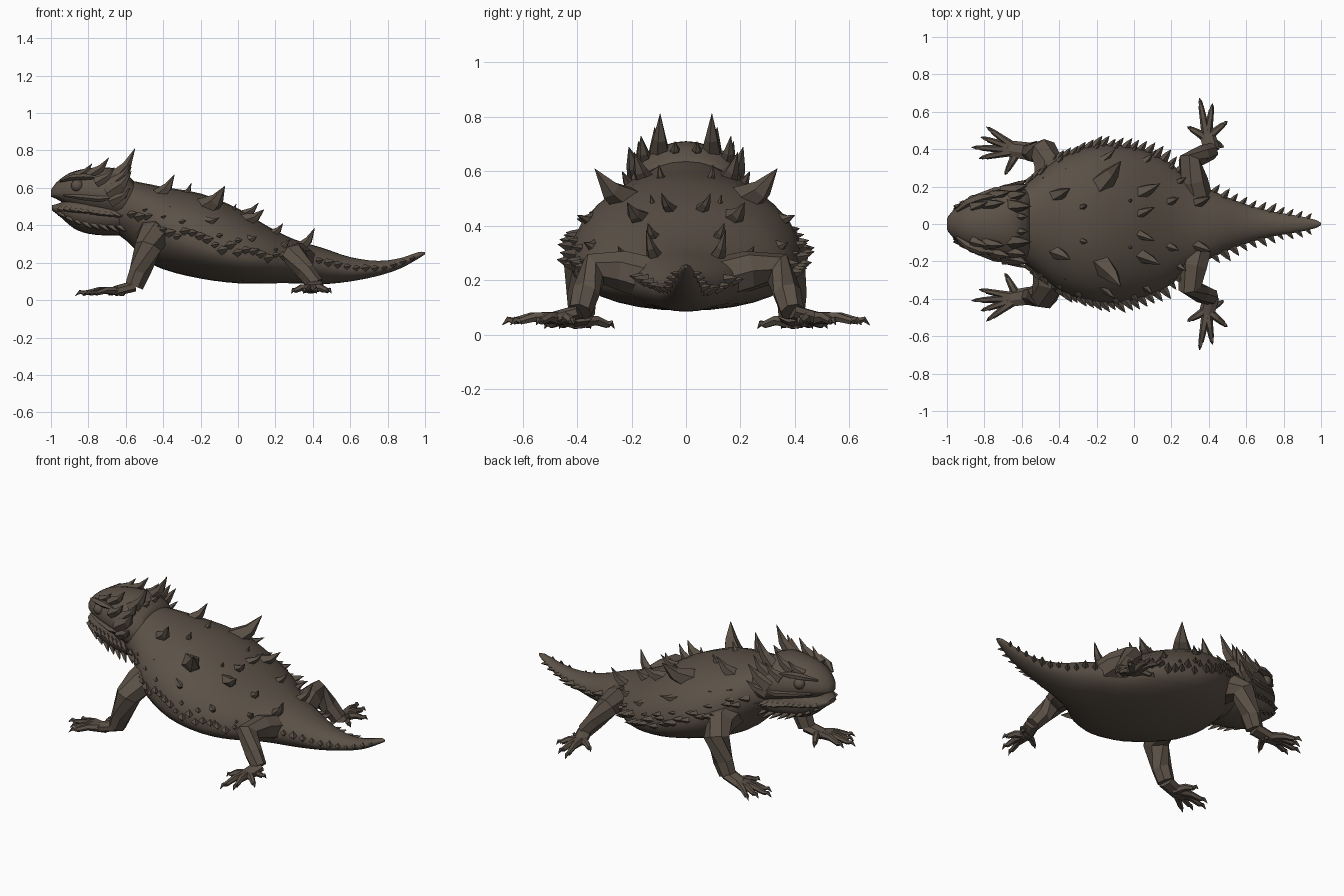
import bpy, bmesh, math, random
from mathutils import Vector

random.seed(4)
if "Cube" in bpy.data.objects:
    bpy.data.objects.remove(bpy.data.objects["Cube"])

hide = bpy.data.materials.new("dark brown hide")
hide.use_nodes = True
hide.diffuse_color = (0.105, 0.082, 0.063, 1)
hide.node_tree.nodes["Principled BSDF"].inputs["Base Color"].default_value = hide.diffuse_color
hide.node_tree.nodes["Principled BSDF"].inputs["Roughness"].default_value = 0.8


def finish(name, bm, smooth=None):
    """Turn a bmesh into a named object, smooth below the given angle."""
    bmesh.ops.recalc_face_normals(bm, faces=bm.faces)
    mesh = bpy.data.meshes.new(name)
    bm.to_mesh(mesh)
    bm.free()
    mesh.materials.append(hide)
    obj = bpy.data.objects.new(name, mesh)
    bpy.context.collection.objects.link(obj)
    if smooth:
        bpy.ops.object.select_all(action='DESELECT')
        obj.select_set(True)
        bpy.context.view_layer.objects.active = obj
        bpy.ops.object.shade_smooth_by_angle(angle=math.radians(smooth))


def skin(bm, rings):
    """Bridge rings of points and cap both ends."""
    rows = [[bm.verts.new(p) for p in ring] for ring in rings]
    n = len(rows[0])
    for a, b in zip(rows, rows[1:]):
        for i in range(n):
            j = (i + 1) % n
            bm.faces.new((a[i], a[j], b[j], b[i]))
    bm.faces.new(rows[0])
    bm.faces.new(rows[-1])


def station(table, x):
    """Smoothly interpolated (width, middle, top, bottom) at x."""
    k = max(i for i in range(len(table) - 1) if i == 0 or table[i][0] <= x)
    p = [table[min(max(k + d, 0), len(table) - 1)] for d in (-1, 0, 1, 2)]
    span = p[2][0] - p[1][0]
    t = (x - p[1][0]) / span
    out = []
    for c in range(1, 5):
        m1 = (p[2][c] - p[0][c]) / (p[2][0] - p[0][0]) * span
        m2 = (p[3][c] - p[1][c]) / (p[3][0] - p[1][0]) * span
        out.append((2*t**3 - 3*t*t + 1) * p[1][c] + (t**3 - 2*t*t + t) * m1
                   + (3*t*t - 2*t**3) * p[2][c] + (t**3 - t*t) * m2)
    return out


def surface(table, x, angle):
    w, mid, top, bottom = station(table, x)
    s = math.sin(angle)
    return Vector((x, w * math.cos(angle), mid + s * ((top - mid) if s > 0 else (mid - bottom))))


def loft(name, table, sides=28, steps=3):
    bm = bmesh.new()
    xs = [a[0] + (b[0] - a[0]) * i / steps for a, b in zip(table, table[1:]) for i in range(steps)]
    xs.append(table[-1][0])
    skin(bm, [[surface(table, x, math.tau * i / sides) for i in range(sides)] for x in xs])
    finish(name, bm, 50)


def tube(bm, points, radii, sides=6, flat=1.0):
    """Tapering tube along a path; flat squashes it vertically."""
    pts = [Vector(p) for p in points]
    rings = []
    for i, p in enumerate(pts):
        d = (pts[min(i + 1, len(pts) - 1)] - pts[max(i - 1, 0)]).normalized()
        u = d.cross(Vector((0, 0, 1)))
        u = u.normalized() if u.length > 0.05 else Vector((0, 1, 0))
        v = u.cross(d)
        rings.append([p + radii[i] * (u * math.cos(math.tau * k / sides)
                      + v * flat * math.sin(math.tau * k / sides)) for k in range(sides)])
    skin(bm, rings)


def spike(bm, base, tip, r, bend=0.12, sides=5):
    """Curved thorn whose root sinks into the skin."""
    base, tip = Vector(base), Vector(tip)
    d = tip - base
    mid = base + d * 0.5 - Vector((-0.3, 0, 1)) * bend * d.length
    tube(bm, (base - d * 0.2, mid, tip), (r, r * 0.55, 0.001), sides)


def flip(p, s):
    return Vector((p[0], p[1] * s, p[2]))


# Body, neck and tail in one loft: x, half width, widest height, top, bottom
BODY = [(-.72, .13, .5, .62, .4), (-.6, .2, .47, .64, .32), (-.5, .28, .42, .625, .22),
        (-.4, .355, .36, .605, .165), (-.2, .425, .29, .57, .115), (0, .41, .235, .49, .09),
        (.15, .355, .215, .4, .09), (.3, .245, .2, .325, .09), (.45, .165, .185, .28, .085),
        (.6, .105, .16, .23, .1), (.75, .065, .165, .21, .13), (.87, .045, .195, .225, .17),
        (.97, .022, .24, .258, .225), (1, .006, .25, .256, .245)]
HEAD = [(-1, .03, .565, .59, .553), (-.97, .07, .57, .63, .54), (-.9, .12, .58, .68, .5),
        (-.8, .16, .57, .705, .46), (-.7, .19, .56, .71, .43), (-.62, .205, .55, .69, .41),
        (-.56, .17, .54, .64, .43)]
JAW = [(-.995, .04, .495, .507, .48), (-.95, .09, .485, .52, .445), (-.88, .125, .48, .55, .385),
       (-.8, .145, .47, .56, .355), (-.68, .17, .455, .55, .345), (-.57, .16, .45, .54, .35)]
loft("body_and_tail", BODY)
loft("upper_head", HEAD)
loft("lower_jaw", JAW)

# Horns crowning the back of the head: base, tip, radius
HORNS = [((-.65, .095, .67), (-.55, .095, .812), .046), ((-.65, .15, .64), (-.575, .165, .73), .038),
         ((-.67, .175, .59), (-.57, .21, .69), .05), ((-.66, .19, .54), (-.575, .235, .6), .036),
         ((-.78, .105, .68), (-.69, .115, .762), .035), ((-.85, .095, .67), (-.78, .12, .73), .03),
         ((-.74, .155, .64), (-.66, .175, .71), .034), ((-.62, .04, .67), (-.57, .04, .71), .028)]
bm = bmesh.new()
for s in (1, -1):
    for base, tip, r in HORNS:
        spike(bm, flip(base, s), flip(tip, s), r)
finish("head_horns", bm)

# Eyes under heavy brow ridges
for s, side in ((1, "back"), (-1, "front")):
    bm = bmesh.new()
    bmesh.ops.create_uvsphere(bm, u_segments=14, v_segments=8, radius=0.033)
    bmesh.ops.translate(bm, verts=bm.verts, vec=(-.86, s * .122, .612))
    finish("eye_" + side, bm, 60)
    bm = bmesh.new()
    ridge = [(-.95, .07, .635), (-.89, .115, .655), (-.82, .14, .66), (-.74, .155, .655)]
    tube(bm, [flip(p, s) for p in ridge], (.008, .022, .026, .008), 5, 0.7)
    cheek = [(-.93, .105, .56), (-.84, .145, .55), (-.74, .18, .54), (-.64, .2, .55)]
    tube(bm, [flip(p, s) for p in cheek], (.008, .018, .022, .008), 5, 0.8)
    finish("brow_and_cheek_" + side, bm)

# Frill of small thorns along the jaw
bm = bmesh.new()
for s in (1, -1):
    for row, (angle, count) in enumerate(((0.05, 12), (-0.6, 9))):
        for i in range(count):
            p = surface(JAW, -.95 + .36 * i / (count - 1), angle)
            size = random.uniform(.03, .055) * (0.7 + 0.5 * i / count)
            tip = p + Vector((.8, .75, -.3 - .3 * row)) * size
            spike(bm, flip(p, s), flip(tip, s), .018, 0, 4)
finish("jaw_frill", bm)

# Large thorns scattered over the back: base, tip, radius
THORNS = [((-.17, .22, .5), (-.07, .335, .61), .07), ((-.42, .15, .57), (-.34, .19, .67), .045),
          ((-.28, .09, .57), (-.25, .1, .625), .022), ((.04, .17, .43), (.14, .215, .485), .045),
          ((.04, .06, .465), (.11, .09, .52), .028), ((.21, .21, .28), (.28, .25, .325), .032),
          ((.34, .115, .29), (.41, .145, .385), .035), ((-.03, .12, .475), (-.01, .13, .515), .016),
          ((-.46, .24, .51), (-.36, .3, .5), .026), ((-.18, .335, .43), (-.1, .4, .44), .03),
          ((.05, .33, .33), (.1, .375, .34), .028), ((.19, .12, .36), (.24, .14, .41), .028)]
bm = bmesh.new()
for s in (1, -1):
    for base, tip, r in THORNS:
        spike(bm, flip(base, s), flip(tip, s), r)
finish("back_thorns", bm)

# Fringes of thorns along the flanks and the tail: start, end, count, angle, length
bm = bmesh.new()
for s in (1, -1):
    for x0, x1, count, angle, size in ((-.57, .24, 21, .1, .055), (-.5, .2, 8, .28, .035),
                                       (.43, .93, 11, .15, .06)):
        for i in range(count):
            x = x0 + (x1 - x0) * i / (count - 1)
            p = surface(BODY, x, angle + random.uniform(-.1, .1))
            length = size * random.uniform(.75, 1.2) * (1 - .45 * max(0, x - .4) / .55)
            tip = p + Vector((.6, .8, .15)) * length
            spike(bm, flip(p, s), flip(tip, s), length * .42, 0, 4)
finish("side_fringe", bm)

# Limbs: angular legs, flat palms and clawed toes
LIMBS = {
    "front_leg": ([(-.45, .2, .36), (-.455, .31, .34), (-.48, .385, .28), (-.525, .385, .15),
                   (-.555, .385, .075), (-.66, .4, .047)], (.09, .085, .074, .058, .05, .046),
                  (-.62, .395, .047), [(-.79, .52), (-.82, .465), (-.87, .41), (-.83, .35), (-.69, .262)]),
    "hind_leg": ([(.35, .1, .2), (.32, .23, .235), (.3, .335, .24), (.36, .37, .155),
                  (.415, .39, .085), (.39, .48, .06)], (.08, .076, .066, .053, .045, .044),
                 (.39, .46, .06), [(.285, .52), (.35, .675), (.42, .645), (.5, .55), (.48, .41)]),
}
for name, (path, radii, palm, toes) in LIMBS.items():
    for s, side in ((1, "back"), (-1, "front")):
        bm = bmesh.new()
        tube(bm, [flip(p, s) for p in path[:-1]], radii[:-1], 7)
        tube(bm, [flip(p, s) for p in path[-2:]], radii[-2:], 7, 0.6)
        finish(f"{name}_{side}", bm)
        bm = bmesh.new()
        for tx, ty in toes:
            a, b = Vector(palm), Vector((tx, ty, palm[2] - .012))
            d = b - a
            knuckle = a + d * .5 + Vector((0, 0, .012))
            joint = a + d * .8
            tube(bm, [flip(p, s) for p in (a, knuckle, joint)], (.028, .019, .014), 6)
            claw = joint + d * .1 + Vector((0, 0, .008))
            tube(bm, [flip(p, s) for p in (joint, claw, b - Vector((0, 0, .012)))],
                 (.013, .011, .001), 5)
        finish(f"{name}_toes_{side}", bm)
